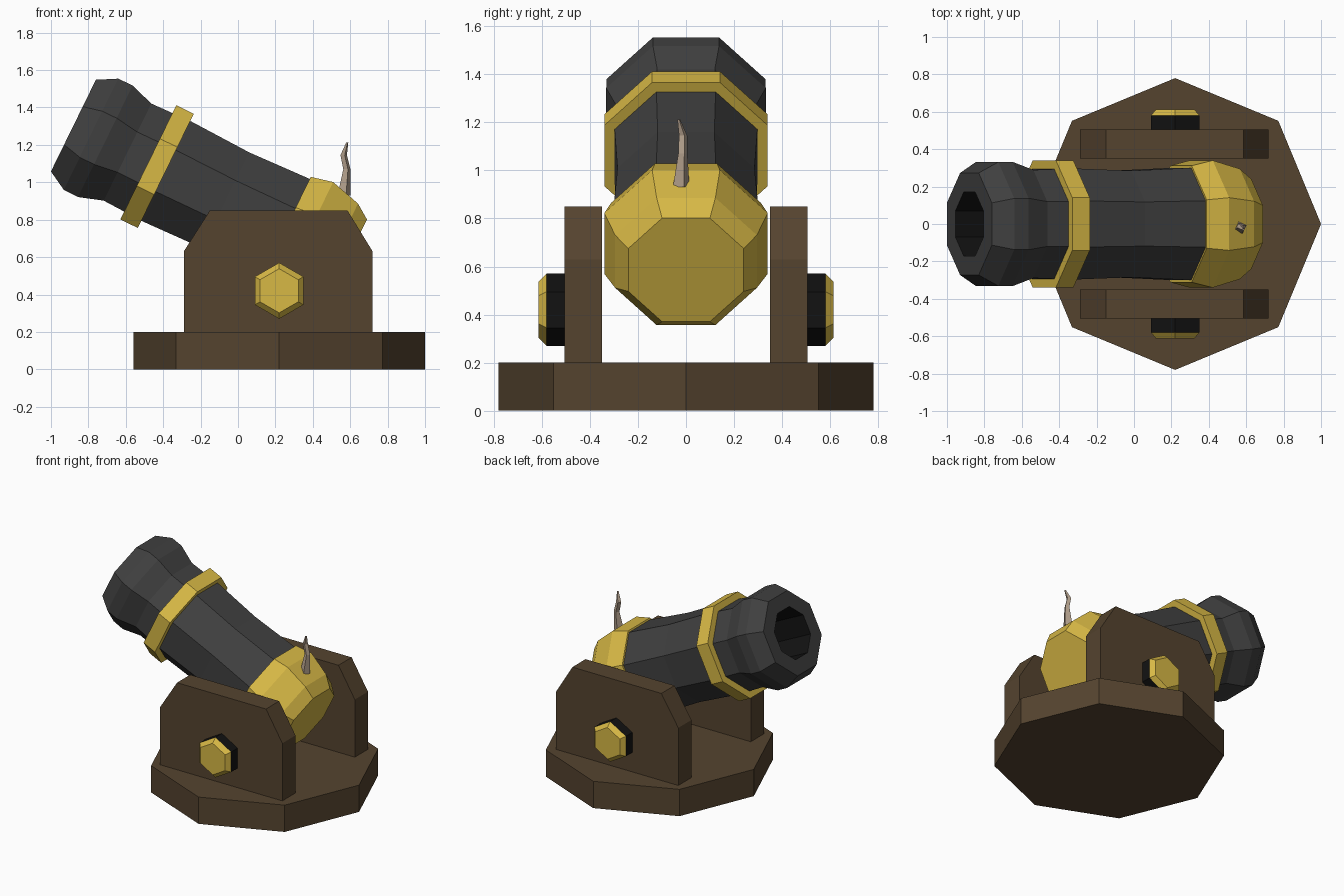
import bpy, bmesh
from math import cos, sin, pi, radians
from mathutils import Matrix, Vector

if "Cube" in bpy.data.objects:
    bpy.data.objects.remove(bpy.data.objects["Cube"])


def material(name, rgb):
    m = bpy.data.materials.new(name)
    m.diffuse_color = (*rgb, 1)
    m.use_nodes = True
    m.node_tree.nodes["Principled BSDF"].inputs["Base Color"].default_value = m.diffuse_color
    return m


WOOD = material("wood", (0.09, 0.057, 0.028))
IRON = material("iron", (0.05, 0.05, 0.05))
BLACK = material("black", (0.006, 0.006, 0.006))
GOLD = material("gold", (0.68, 0.48, 0.06))
CORD = material("cord", (0.45, 0.35, 0.26))


def finish(bm, name, mat):
    me = bpy.data.meshes.new(name)
    bm.to_mesh(me)
    bm.free()
    me.materials.append(mat)
    ob = bpy.data.objects.new(name, me)
    bpy.context.collection.objects.link(ob)
    return ob


def loft(name, mat, rings, start=True, end=True):
    """Skin equal-length rings of points, optionally capping the ends."""
    bm = bmesh.new()
    vs = [[bm.verts.new(p) for p in r] for r in rings]
    n = len(vs[0])
    for a, b in zip(vs, vs[1:]):
        for k in range(n):
            j = (k + 1) % n
            bm.faces.new((a[k], a[j], b[j], b[k]))
    if start:
        bm.faces.new(vs[0][::-1])
    if end:
        bm.faces.new(vs[-1])
    return finish(bm, name, mat)


def lathe(name, mat, profile, mtx, sides=8, phase=0.0, start=True, end=True):
    """Low-sided turning of (distance, radius) pairs about the frame's z axis."""
    ang = [phase + 2 * pi * k / sides for k in range(sides)]
    rings = [[mtx @ Vector((r * cos(a), r * sin(a), d)) for a in ang] for d, r in profile]
    return loft(name, mat, rings, start, end)


def frame(origin, x, z):
    x, z = Vector(x).normalized(), Vector(z).normalized()
    m = Matrix((x, z.cross(x), z)).transposed().to_4x4()
    m.translation = origin
    return m


# octagonal base
lathe("base", WOOD, [(0, 0.78), (0.2, 0.78)], Matrix.Translation((0.22, 0, 0)))

# side plates and their bolts
plate = [(-0.29, 0.2), (0.72, 0.2), (0.72, 0.63), (0.585, 0.85), (-0.15, 0.85), (-0.29, 0.63)]
for s, tag in ((-1, "front"), (1, "back")):
    y0, y1 = sorted((0.35 * s, 0.505 * s))
    loft(tag + "_side_plate", WOOD, [[(x, y, z) for x, z in plate] for y in (y1, y0)])
    m = frame((0.22, 0, 0.42), (0, 0, 1), (0, s, 0))
    lathe(tag + "_bolt_collar", BLACK, [(0.505, 0.15), (0.58, 0.15)], m, 6, end=False)
    lathe(tag + "_bolt_cap", GOLD, [(0.58, 0.15), (0.613, 0.118)], m, 6, start=False)

# tilted barrel, measured from the muzzle backwards (flat-to-centre radii)
tilt = radians(26.1)
AXIS = frame((-0.88, 0, 1.303), (sin(tilt), 0, cos(tilt)), (cos(tilt), 0, -sin(tilt)))


def barrel_part(name, mat, profile, **kw):
    pts = [(d, a / cos(pi / 8)) for d, a in profile]
    return lathe(name, mat, pts, AXIS, 8, pi / 8, **kw)


barrel_part("bore", BLACK, [(0.3, 0.17), (0, 0.17)], end=False)
barrel_part("barrel", IRON, [(0, 0.17), (0, 0.273), (0.105, 0.331), (0.19, 0.332), (0.322, 0.289),
                             (0.56, 0.297), (0.907, 0.285), (1.26, 0.30)], start=False, end=False)
barrel_part("barrel_band", GOLD, [(0.446, 0.292), (0.446, 0.34), (0.55, 0.34), (0.55, 0.295)],
            start=False, end=False)
barrel_part("breech_cap", GOLD, [(1.26, 0.298), (1.26, 0.312), (1.38, 0.34), (1.55, 0.295),
                                 (1.63, 0.24)], start=False)

# crooked fuse: x, y, z, half width
path = [(0.567, -0.02, 0.93, 0.036), (0.582, -0.013, 1.07, 0.02),
        (0.565, -0.012, 1.145, 0.018), (0.584, -0.03, 1.212, 0.006)]
loft("fuse", CORD, [[(x + w * cos(a), y + w * sin(a), z)
                     for a in (0.3 + pi / 2 * k for k in range(4))] for x, y, z, w in path])
